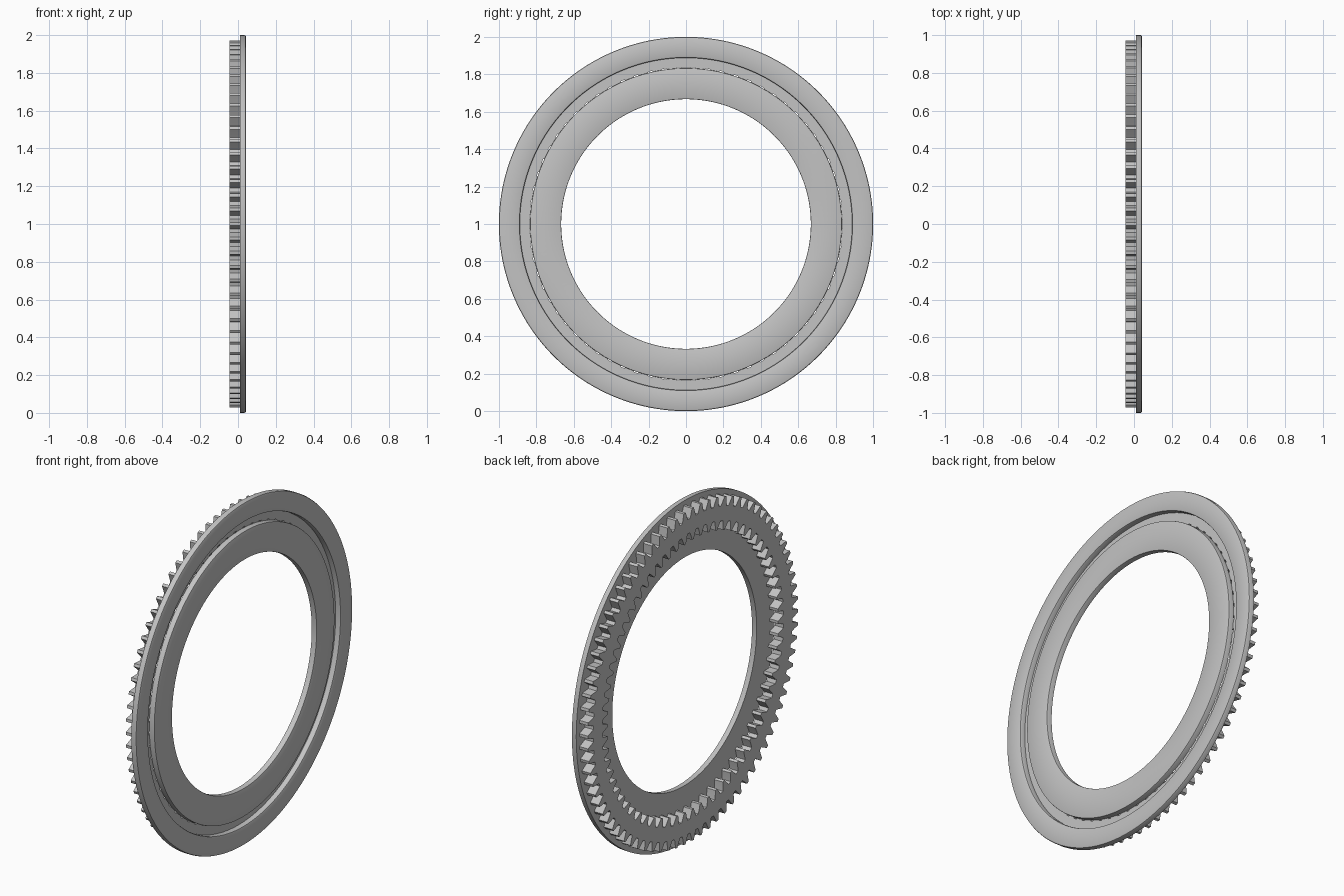
import bpy, bmesh, math
from math import sin, cos, pi, tau

cube = bpy.data.objects.get("Cube")
if cube:
    bpy.data.objects.remove(cube)

steel = bpy.data.materials.new("grey_steel")
steel.use_nodes = True
GREY = (0.55, 0.55, 0.55, 1)
steel.diffuse_color = GREY
steel.node_tree.nodes["Principled BSDF"].inputs["Base Color"].default_value = GREY

CENTRE_Z = 1.0
BACK, STEP, FRONT = -0.045, 0.01, 0.042   # depths along the x axis


def finish(obj, angle=30):
    """Give the part its material and smooth all but its sharp edges."""
    obj.data.materials.clear()
    obj.data.materials.append(steel)
    bpy.ops.object.select_all(action="DESELECT")
    obj.select_set(True)
    bpy.context.view_layer.objects.active = obj
    bpy.ops.object.shade_smooth_by_angle(angle=math.radians(angle))


def lathe_ring(name, r_in, r_out, x0, x1, bevel, segments=160):
    """Flat ring around the x axis with chamfered front corners."""
    b = bevel
    profile = [(r_in, x0), (r_out, x0), (r_out, x1 - b), (r_out - b * 0.3, x1 - b * 0.3),
               (r_out - b, x1), (r_in + b, x1), (r_in + b * 0.3, x1 - b * 0.3), (r_in, x1 - b)]
    bm = bmesh.new()
    loops = []
    for r, x in profile:
        loops.append([bm.verts.new((x, r * cos(tau * i / segments),
                                    CENTRE_Z + r * sin(tau * i / segments)))
                      for i in range(segments)])
    for k, loop in enumerate(loops):
        other = loops[(k + 1) % len(loops)]
        for i in range(segments):
            j = (i + 1) % segments
            bm.faces.new((loop[i], loop[j], other[j], other[i]))
    bmesh.ops.recalc_face_normals(bm, faces=bm.faces)
    mesh = bpy.data.meshes.new(name)
    bm.to_mesh(mesh)
    bm.free()
    obj = bpy.data.objects.new(name, mesh)
    bpy.context.collection.objects.link(obj)
    finish(obj)


def tooth_outline(teeth, r_root, r_tip):
    """Closed outline of tapered teeth; a tip inside the root gives inward teeth."""
    tooth = [(-0.36, 0.0), (-0.24, 0.45), (-0.11, 1.0), (0.11, 1.0), (0.24, 0.45), (0.36, 0.0)]
    points = []
    for i in range(teeth):
        for shift, height in tooth:
            a = tau * (i + shift) / teeth
            r = r_root + (r_tip - r_root) * height
            points.append((r * cos(a), r * sin(a)))
    return points


def gear_band(name, outlines, x0, x1):
    """Fill between the outlines and extrude along x."""
    curve = bpy.data.curves.new(name + "_outline", "CURVE")
    curve.dimensions = "2D"
    curve.fill_mode = "BOTH"
    curve.extrude = (x1 - x0) / 2
    for points in outlines:
        spline = curve.splines.new("POLY")
        spline.points.add(len(points) - 1)
        for p, (u, v) in zip(spline.points, points):
            p.co = (u, v, 0, 1)
        spline.use_cyclic_u = True
    obj = bpy.data.objects.new(name, curve)
    bpy.context.collection.objects.link(obj)
    obj.rotation_euler = (0, pi / 2, 0)
    obj.location = ((x0 + x1) / 2, 0, CENTRE_Z)
    bpy.ops.object.select_all(action="DESELECT")
    obj.select_set(True)
    bpy.context.view_layer.objects.active = obj
    bpy.ops.object.convert(target="MESH")
    bpy.ops.object.transform_apply(location=True, rotation=True, scale=True)
    obj = bpy.context.view_layer.objects.active
    bm = bmesh.new()
    bm.from_mesh(obj.data)
    bmesh.ops.remove_doubles(bm, verts=bm.verts, dist=1e-5)
    bmesh.ops.recalc_face_normals(bm, faces=bm.faces)
    bm.to_mesh(obj.data)
    bm.free()
    finish(obj, 20)


# Toothed band with outward and inward teeth
gear_band("toothed_band",
          [tooth_outline(80, 0.92, 0.972), tooth_outline(68, 0.838, 0.788)],
          BACK, STEP)

# Outer and inner flanges, with a groove between them
lathe_ring("outer_flange", 0.888, 1.0, STEP, FRONT, 0.008)
lathe_ring("inner_flange", 0.667, 0.833, STEP, FRONT, 0.004)
